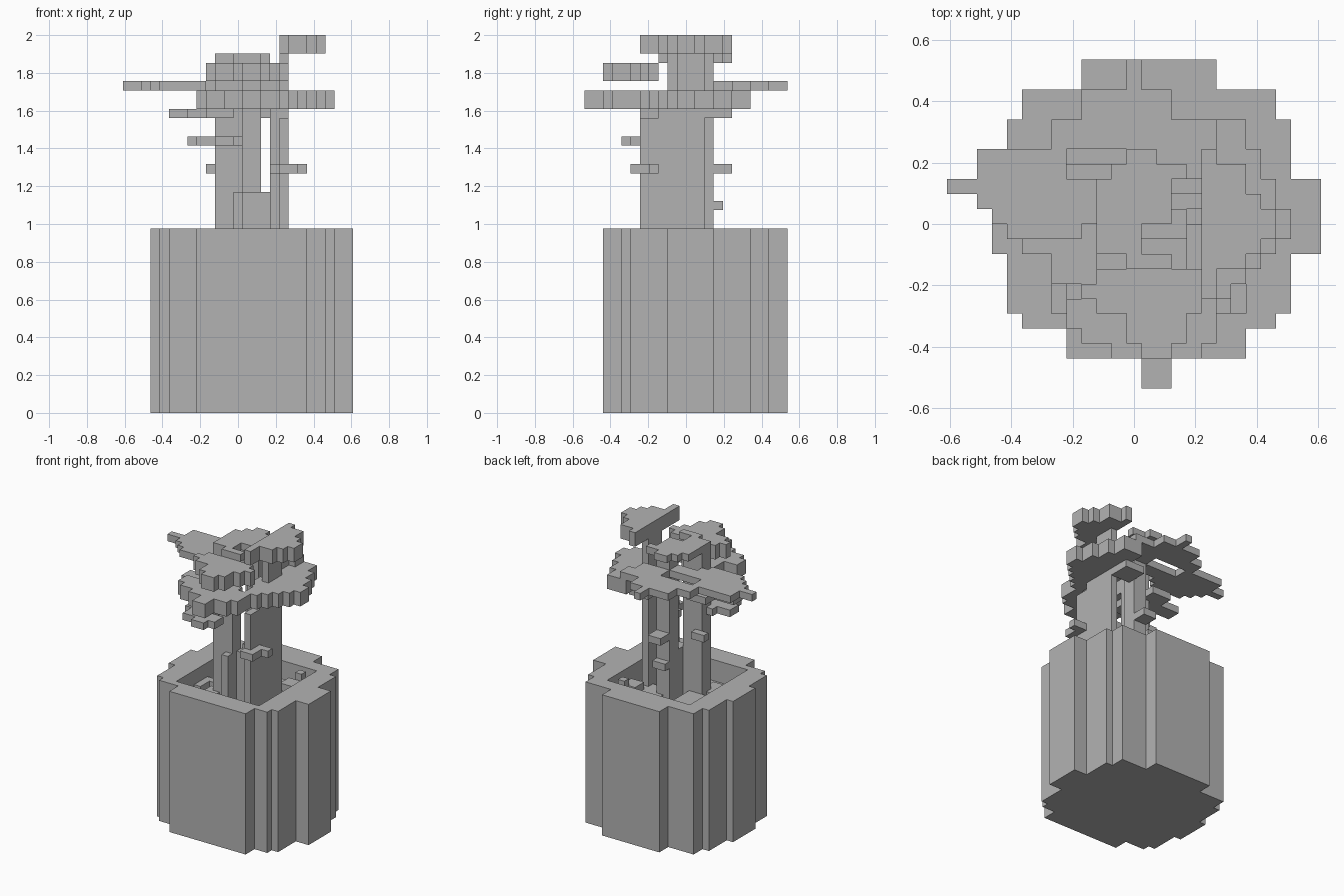
import bpy
import bmesh
from mathutils import Vector

default_cube = bpy.data.objects.get("Cube")
if default_cube:
    bpy.data.objects.remove(default_cube, do_unlink=True)

# One block is the unit of the whole model, which is 41 blocks tall
UNIT = 2 / 41
ORIGIN = Vector((-12.5, -11, 0))

stone = bpy.data.materials.new("plain_grey")
stone.use_nodes = True
GREY = (0.45, 0.45, 0.45, 1)
stone.diffuse_color = GREY
stone.node_tree.nodes["Principled BSDF"].inputs["Base Color"].default_value = GREY


def box(x, y, z):
    """Block cells of a box, each argument being a (start, end) pair."""
    return {(i, j, k) for i in range(*x) for j in range(*y) for k in range(*z)}


def layer(z, start_y, rows):
    """Stack of rows along y; each row is (depth, x start, x end)."""
    cells, y = set(), start_y
    for depth, x_start, x_end in rows:
        cells |= box((x_start, x_end), (y, y + depth), z)
        y += depth
    return cells


def build(name, cells):
    """Make one clean shell from the exposed sides of the cells."""
    bm = bmesh.new()
    corners = {}

    def corner(point):
        key = tuple(point)
        if key not in corners:
            corners[key] = bm.verts.new([(p + o) * UNIT for p, o in zip(point, ORIGIN)])
        return corners[key]

    for cell in cells:
        for axis in range(3):
            for side in (0, 1):
                neighbour = list(cell)
                neighbour[axis] += 2 * side - 1
                if tuple(neighbour) in cells:
                    continue
                u, v = (axis + 1) % 3, (axis + 2) % 3
                loop = []
                for du, dv in ((0, 0), (1, 0), (1, 1), (0, 1)):
                    point = list(cell)
                    point[axis] += side
                    point[u] += du
                    point[v] += dv
                    loop.append(corner(point))
                bm.faces.new(loop if side else loop[::-1])
    bmesh.ops.dissolve_limit(bm, angle_limit=0.01, verts=bm.verts[:], edges=bm.edges[:])
    mesh = bpy.data.meshes.new(name)
    bm.to_mesh(mesh)
    bm.free()
    mesh.materials.append(stone)
    obj = bpy.data.objects.new(name, mesh)
    bpy.context.collection.objects.link(obj)
    return obj


# Stepped round pot with a square hollow at the top
pot = layer((0, 20), 2, [(2, 8, 20), (1, 5, 22), (4, 4, 23), (5, 3, 25),
                         (4, 4, 23), (2, 5, 22), (2, 9, 18)])
pot -= box((7, 20), (5, 18), (17, 20))
build("pot", pot)

# Rough soil patches in the hollow
soil = box((8, 12), (11, 15), (17, 18)) | box((14, 19), (12, 17), (17, 18))
soil |= box((9, 11), (7, 10), (17, 18)) | box((17, 19), (14, 16), (18, 19))
soil |= box((7, 8), (9, 12), (17, 18)) | box((18, 19), (16, 17), (19, 20))
build("soil_lumps", soil)

# Three trunks rising out of the soil
build("left_front_trunk", box((10, 13), (9, 11), (17, 38)))
build("back_trunk", box((13, 15), (12, 14), (17, 38)) | box((13, 15), (14, 15), (22, 23)))
main = box((16, 18), (8, 11), (17, 35)) | box((17, 18), (6, 8), (17, 32))
main |= box((17, 18), (10, 13), (17, 39))
build("main_trunk", main)
build("trunk_bridge", box((12, 13), (8, 9), (17, 24)) | box((13, 16), (10, 12), (17, 24)))

# Short twigs
twigs = box((16, 20), (7, 8), (26, 27)) | box((17, 19), (5, 7), (26, 27))
twigs |= box((9, 11), (11, 12), (26, 27)) | box((13, 15), (14, 16), (26, 27))
build("low_twigs", twigs)
build("side_twig", layer((29, 30), 4, [(1, 10, 12), (2, 8, 13), (2, 7, 11), (1, 9, 12)]))

# Flat foliage layers, from the lowest up
build("lower_left_foliage", layer((32, 33), 6, [(1, 9, 12), (2, 7, 12), (2, 5, 11), (2, 8, 11)]))
build("lower_back_foliage", box((15, 18), (13, 16), (32, 33)))
build("front_foliage", layer((33, 35), 0, [(2, 13, 15), (1, 11, 17), (1, 9, 18),
                                           (2, 8, 18), (1, 10, 16), (2, 10, 13)]))
build("left_foliage", layer((33, 35), 6, [(1, 17, 19), (1, 17, 20), (1, 16, 21), (1, 16, 22),
                                          (2, 17, 23), (2, 17, 22), (2, 17, 21), (2, 17, 20)]))
wide = layer((35, 36), 10, [(1, 4, 9), (1, 3, 10), (1, 2, 15), (1, 0, 15), (2, 2, 17),
                            (2, 7, 18), (2, 9, 15), (2, 12, 13)])
build("back_foliage", wide - box((8, 13), (14, 16), (35, 36)))
build("upper_front_foliage", layer((36, 38), 2, [(1, 13, 15), (2, 12, 16), (1, 10, 17),
                                                 (1, 9, 18), (1, 10, 17)]))
build("upper_middle_foliage", layer((38, 39), 8, [(1, 12, 15), (2, 10, 13), (3, 10, 15),
                                                  (1, 11, 16), (1, 12, 14)]))
build("top_foliage", layer((39, 41), 6, [(2, 17, 18), (1, 17, 20), (1, 17, 21), (2, 17, 22),
                                         (1, 17, 21), (2, 17, 20), (1, 17, 18)]))
